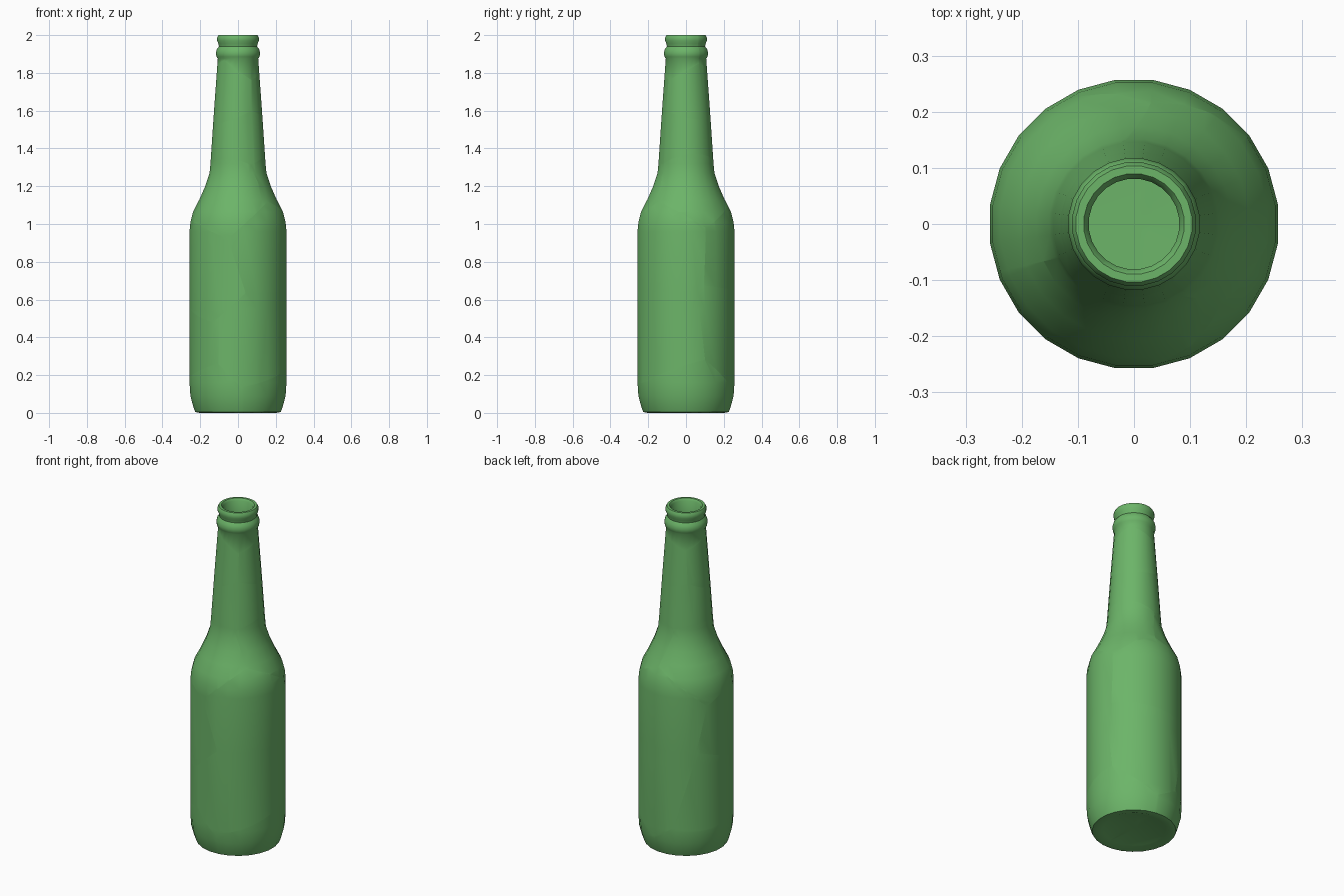
import bpy, bmesh, math
from mathutils import Vector

if "Cube" in bpy.data.objects:
    bpy.data.objects.remove(bpy.data.objects["Cube"])

SIDES = 24

# half profile (radius, height): outside going up, then inside going down
PROFILE = [
    (0.0, 0.015), (0.17, 0.012), (0.205, 0.0), (0.228, 0.005), (0.238, 0.03),
    (0.254, 0.09), (0.259, 0.16), (0.259, 0.55), (0.259, 0.96), (0.254, 1.01),
    (0.240, 1.065), (0.206, 1.13), (0.175, 1.20), (0.152, 1.27), (0.147, 1.32),
    (0.128, 1.60), (0.108, 1.875), (0.115, 1.885), (0.118, 1.905), (0.113, 1.925),
    (0.102, 1.94), (0.105, 1.955), (0.111, 1.97), (0.111, 1.988), (0.104, 2.0),
    (0.090, 2.0), (0.081, 1.988), (0.081, 1.87), (0.102, 1.60), (0.120, 1.32),
    (0.127, 1.26), (0.150, 1.18), (0.182, 1.11), (0.214, 1.05), (0.230, 0.96),
    (0.230, 0.55), (0.230, 0.16), (0.224, 0.09), (0.205, 0.04), (0.0, 0.035)]

# one centre per broken piece
SEEDS = [Vector(s) for s in [
    (-0.15, 0.00, 0.06), (0.21, -0.02, 0.06),
    (0.16, -0.12, 0.38), (-0.22, 0.05, 0.33), (0.05, 0.20, 0.42),
    (0.16, -0.14, 0.90), (-0.20, -0.12, 0.78), (0.02, 0.24, 0.88),
    (-0.06, -0.17, 1.15), (0.13, 0.05, 1.22), (-0.14, 0.08, 1.16),
    (0.02, 0.01, 1.46), (-0.08, -0.05, 1.70), (0.07, 0.06, 1.69),
    (0.08, -0.07, 1.93), (-0.05, 0.07, 1.94)]]

glass = bpy.data.materials.new("green_glass")
glass.diffuse_color = (0.15, 0.46, 0.14, 1)
glass.use_nodes = True
glass.node_tree.nodes["Principled BSDF"].inputs["Base Color"].default_value = glass.diffuse_color


def bottle_bmesh():
    """Revolve the profile into a closed hollow bottle."""
    bm = bmesh.new()
    rings = []
    for r, z in PROFILE:
        if r == 0:
            rings.append([bm.verts.new((0, 0, z))] * SIDES)
        else:
            rings.append([bm.verts.new((r * math.cos(a), r * math.sin(a), z))
                          for a in (2 * math.pi * (i + 0.5) / SIDES for i in range(SIDES))])
    for lo, hi in zip(rings, rings[1:]):
        for i in range(SIDES):
            j = (i + 1) % SIDES
            bm.faces.new(dict.fromkeys((lo[i], lo[j], hi[j], hi[i])))
    bmesh.ops.recalc_face_normals(bm, faces=bm.faces)
    return bm


def make_shard(index, seed):
    """Keep only the part of the bottle nearest to this seed and cap the cuts."""
    bm = bottle_bmesh()
    for other in SEEDS:
        if other is seed:
            continue
        n = (other - seed).normalized()
        cut = bmesh.ops.bisect_plane(
            bm, geom=bm.verts[:] + bm.edges[:] + bm.faces[:], dist=1e-6,
            plane_co=(seed + other) / 2, plane_no=n, clear_outer=True)
        edges = [e for e in cut["geom_cut"]
                 if isinstance(e, bmesh.types.BMEdge) and e.is_boundary]
        if edges:
            bmesh.ops.triangle_fill(bm, edges=edges, use_beauty=True, normal=n)
    if not bm.faces:
        bm.free()
        return
    bmesh.ops.recalc_face_normals(bm, faces=bm.faces)
    name = f"bottle_shard_{index:02d}"
    mesh = bpy.data.meshes.new(name)
    bm.to_mesh(mesh)
    bm.free()
    mesh.materials.append(glass)
    ob = bpy.data.objects.new(name, mesh)
    bpy.context.collection.objects.link(ob)
    bpy.ops.object.select_all(action='DESELECT')
    ob.select_set(True)
    bpy.context.view_layer.objects.active = ob
    bpy.ops.object.shade_smooth_by_angle(angle=math.radians(40))


# bottle split into tightly fitting shards
for i, s in enumerate(SEEDS):
    make_shard(i + 1, s)
